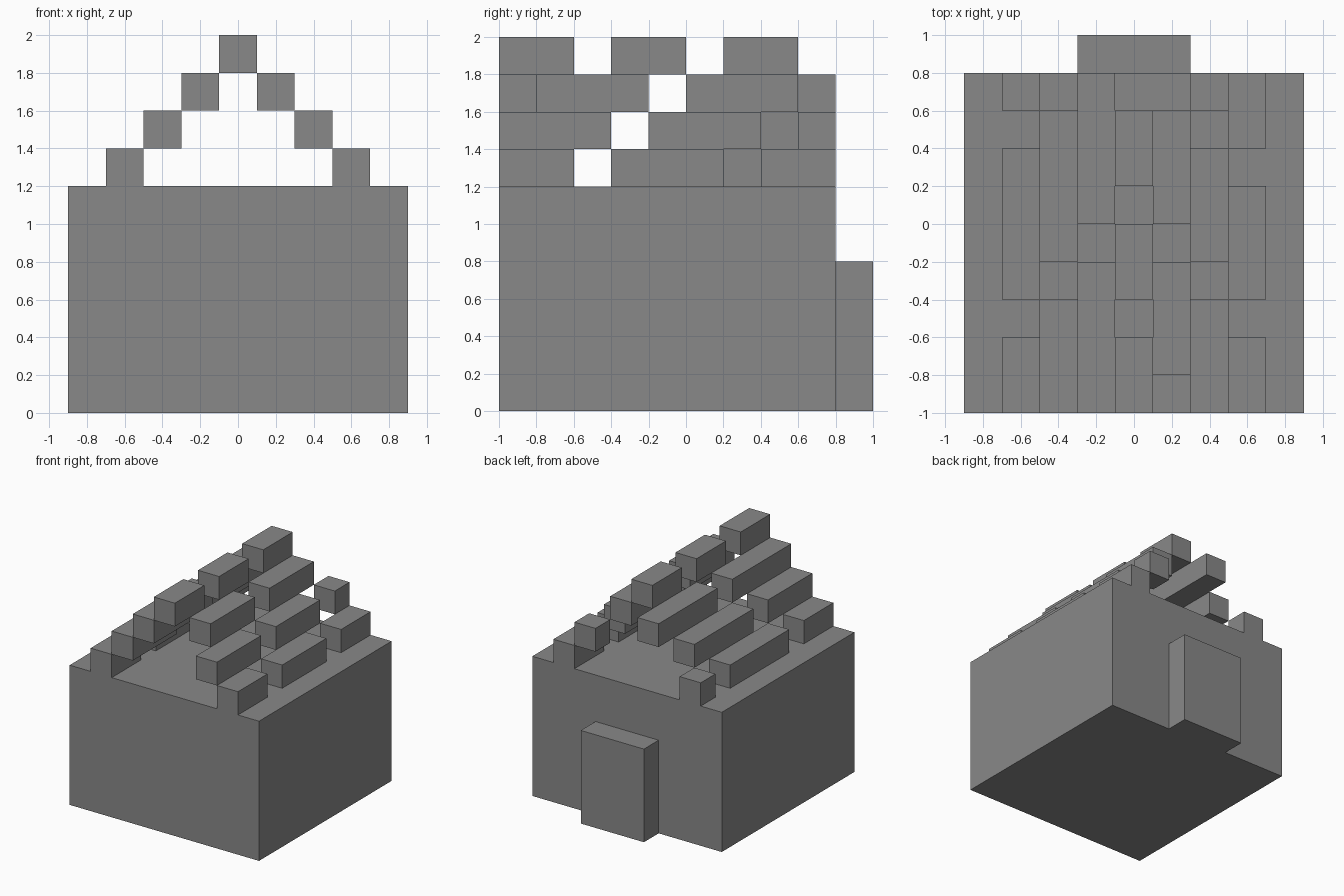
import bpy

# Remove the default cube
old = bpy.data.objects.get("Cube")
if old:
    bpy.data.objects.remove(old, do_unlink=True)

# Single stone colour
GREY = (0.25, 0.25, 0.25, 1.0)
stone = bpy.data.materials.new("stone_grey")
stone.use_nodes = True
stone.diffuse_color = GREY
stone.node_tree.nodes["Principled BSDF"].inputs["Base Color"].default_value = GREY


def box(name, low, high):
    """Flat-shaded box between two opposite corners."""
    centre = [(a + b) / 2 for a, b in zip(low, high)]
    bpy.ops.mesh.primitive_cube_add(size=1, location=centre)
    obj = bpy.context.object
    obj.name = name
    obj.scale = [b - a for a, b in zip(low, high)]
    bpy.ops.object.transform_apply(location=False, rotation=False, scale=True)
    obj.data.materials.append(stone)
    return obj


STEP = 0.2      # block size
WALL_TOP = 1.2

# House body and back porch
box("house_body", (-0.9, -1, 0), (0.9, 0.8, WALL_TOP))
box("back_porch", (-0.3, 0.8, 0), (0.3, 1, 0.8))

# Broken roof beams: name, centre x, course number, (start, end) runs along y
beams = [
    ("left_lower_beam", 0.6, 0, [(-1, -0.6), (-0.4, 0.2), (0.4, 0.8)]),
    ("left_middle_beam", 0.4, 1, [(-1, -0.4), (-0.2, 0.4), (0.6, 0.8)]),
    ("left_upper_beam", 0.2, 2, [(-0.8, -0.2), (0, 0.6)]),
    ("ridge_beam", 0, 3, [(-1, -0.6), (-0.4, 0), (0.2, 0.6)]),
    ("right_upper_beam", -0.2, 2, [(-1, -0.2), (0, 0.8)]),
    ("right_middle_beam", -0.4, 1, [(-1, -0.4), (-0.2, 0.6)]),
    ("right_lower_beam", -0.6, 0, [(-1, -0.6), (-0.4, 0.4), (0.6, 0.8)]),
]
for name, x, course, runs in beams:
    z = WALL_TOP + course * STEP
    for i, (start, end) in enumerate(runs, 1):
        box(f"{name}_{i}", (x - STEP / 2, start, z), (x + STEP / 2, end, z + STEP))
